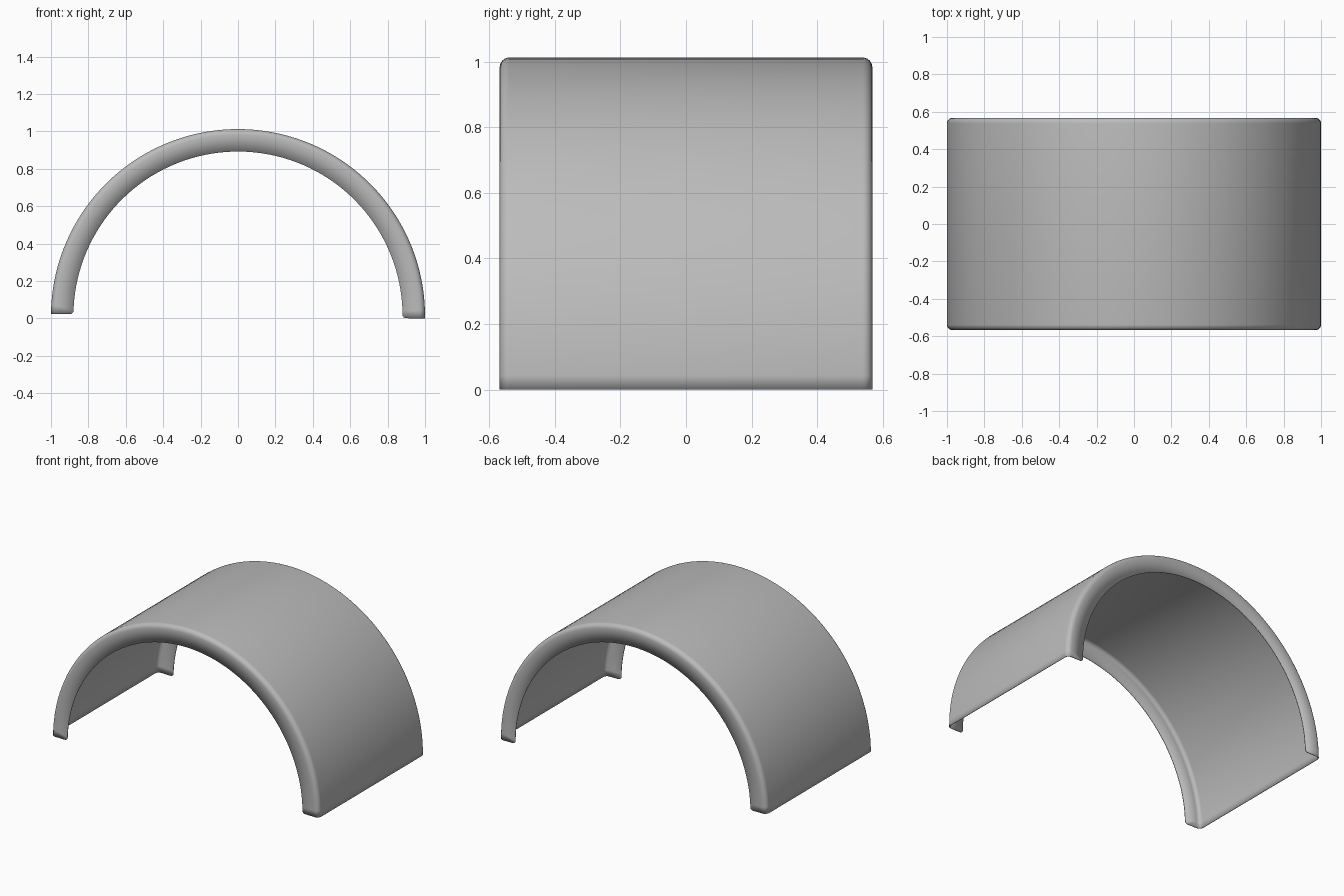
import bpy, bmesh, math
from mathutils import Matrix, Vector

cube = bpy.data.objects.get("Cube")
if cube:
    bpy.data.objects.remove(cube, do_unlink=True)

OUTER, INNER = 1.0, 0.88      # shell radius and lip opening radius
HALF = 0.568                  # half length along y
FILLET = 0.03                 # rounded fold between shell and lip
CENTRE_Z, TILT = 0.0125, 0.0125
SEGMENTS = 72

grey = bpy.data.materials.new("plain grey")
grey.use_nodes = True
colour = (0.5, 0.5, 0.5, 1)
grey.diffuse_color = colour
grey.node_tree.nodes["Principled BSDF"].inputs["Base Color"].default_value = colour

# Folded sheet profile as (radius, y): lip, rounded fold, shell, mirrored
half_profile = [(INNER, -HALF)]
for i in range(7):
    a = math.pi / 2 * i / 6
    half_profile.append((OUTER - FILLET + FILLET * math.sin(a),
                         -HALF + FILLET - FILLET * math.cos(a)))
profile = half_profile + [(r, -y) for r, y in reversed(half_profile)]

# Sweep the profile over a half turn
bm = bmesh.new()
rows = []
for s in range(SEGMENTS + 1):
    turn = Matrix.Rotation(-math.pi * s / SEGMENTS + TILT, 3, 'Y')
    rows.append([bm.verts.new(turn @ Vector((r, y, 0)) + Vector((0, 0, CENTRE_Z)))
                 for r, y in profile])
for near, far in zip(rows, rows[1:]):
    for k in range(len(profile) - 1):
        bm.faces.new((near[k], near[k + 1], far[k + 1], far[k]))

# Round the free corners of the lips
corners = [row[k] for row in (rows[0], rows[-1]) for k in (0, -1)]
bmesh.ops.bevel(bm, geom=corners, offset=0.018, offset_type='OFFSET',
                segments=4, profile=0.5, affect='VERTICES')
bmesh.ops.recalc_face_normals(bm, faces=bm.faces[:])
if sum(f.normal.dot(f.calc_center_median()) * f.calc_area() for f in bm.faces) < 0:
    bmesh.ops.reverse_faces(bm, faces=bm.faces[:])

mesh = bpy.data.meshes.new("arched_cover")
bm.to_mesh(mesh)
bm.free()
mesh.materials.append(grey)
cover = bpy.data.objects.new("arched_cover", mesh)
bpy.context.collection.objects.link(cover)

# Thin sheet thickness, kept inside the outer surface
sheet = cover.modifiers.new("sheet thickness", 'SOLIDIFY')
sheet.thickness = 0.005
sheet.offset = -1

bpy.context.view_layer.objects.active = cover
cover.select_set(True)
bpy.ops.object.shade_smooth_by_angle(angle=math.radians(35))
